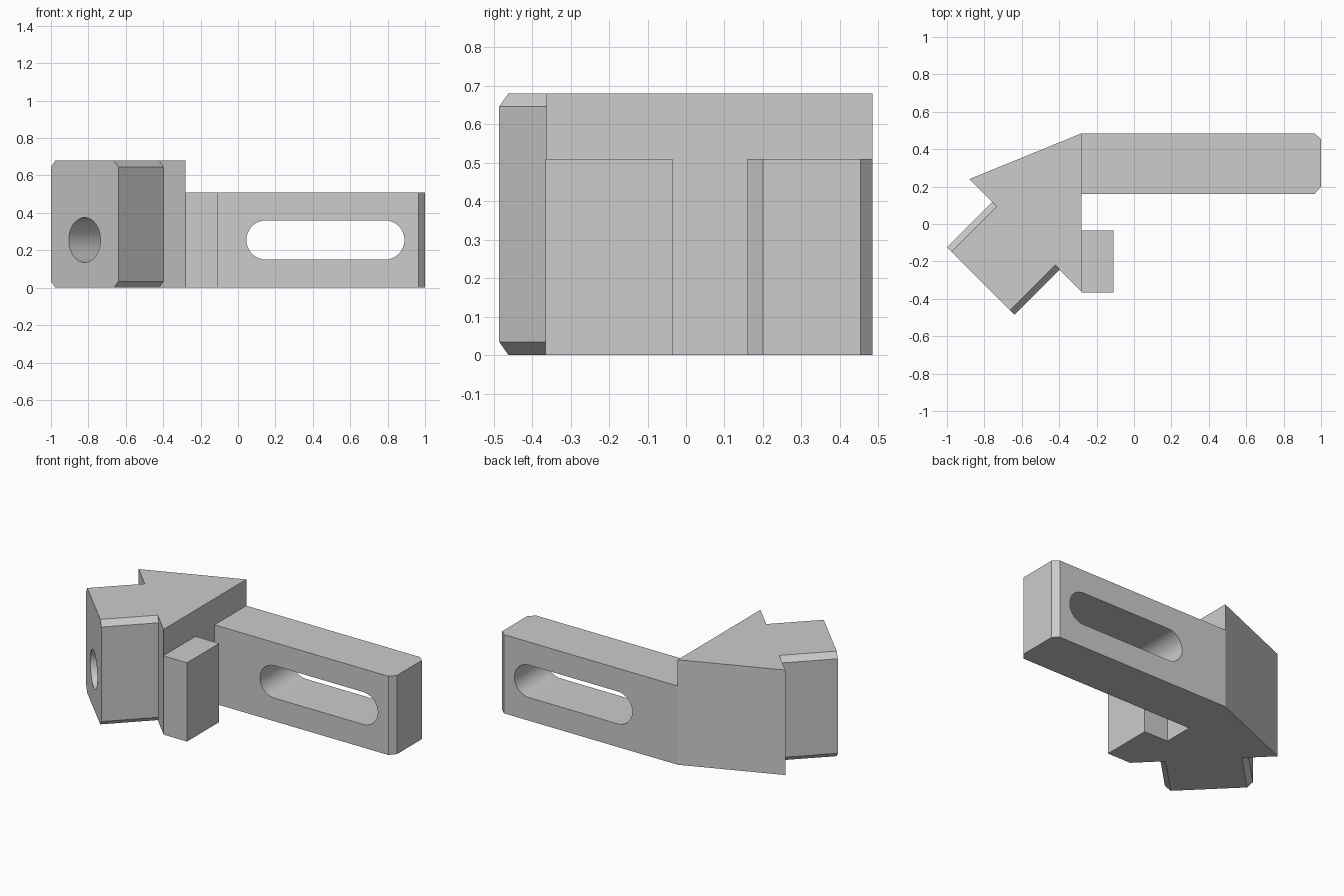
import bpy, bmesh
from math import pi, cos, sin, sqrt
from mathutils import Matrix, Vector

if "Cube" in bpy.data.objects:
    bpy.data.objects.remove(bpy.data.objects["Cube"])

grey = bpy.data.materials.new("plain grey")
grey.use_nodes = True
colour = (0.604, 0.604, 0.604, 1)
grey.diffuse_color = colour
grey.node_tree.nodes["Principled BSDF"].inputs["Base Color"].default_value = colour


def prism(name, outline, start, end, frame=None):
    """Extrude a 2D outline from start to end along the local z of frame."""
    bm = bmesh.new()
    face = bm.faces.new([bm.verts.new((a, b, start)) for a, b in outline])
    side = bmesh.ops.extrude_face_region(bm, geom=[face])["geom"]
    new = [v for v in side if isinstance(v, bmesh.types.BMVert)]
    bmesh.ops.translate(bm, verts=new, vec=(0, 0, end - start))
    if frame:
        bm.transform(frame)
    bmesh.ops.recalc_face_normals(bm, faces=bm.faces)
    mesh = bpy.data.meshes.new(name)
    bm.to_mesh(mesh)
    bm.free()
    mesh.materials.append(grey)
    obj = bpy.data.objects.new(name, mesh)
    bpy.context.collection.objects.link(obj)
    return obj


def combine(obj, tool, operation):
    """Apply a boolean with the tool, then discard the tool."""
    mod = obj.modifiers.new(operation.lower(), "BOOLEAN")
    mod.operation, mod.solver, mod.object = operation, "EXACT", tool
    tool.hide_render = True
    bpy.context.view_layer.objects.active = obj
    bpy.ops.object.modifier_apply(modifier=mod.name)
    bpy.data.objects.remove(tool)


def arc(cx, cy, r, a0, a1, n):
    return [(cx + r * cos(a0 + (a1 - a0) * i / n),
             cy + r * sin(a0 + (a1 - a0) * i / n)) for i in range(n + 1)]


def frame(u, v, w, origin):
    m = Matrix((u, v, w)).transposed().to_4x4()
    m.translation = Vector(origin)
    return m


HEIGHT, LOW = 0.68, 0.51

# Wedge-shaped body
body = prism("body", [(-0.28, 0.485), (-0.88, 0.24), (-0.28, -0.362)], 0, HEIGHT)

# Diagonal block with four bevelled long edges, pointing out of the body
s = 1 / sqrt(2)
diagonal = frame((s, -s, 0), (0, 0, 1), (s, s, 0), (-0.82, -0.305, 0))
w, c = 0.255, 0.034
section = [(-w, c), (c - w, 0), (w - c, 0), (w, c),
           (w, HEIGHT - c), (w - c, HEIGHT), (c - w, HEIGHT), (-w, HEIGHT - c)]
combine(body, prism("block", section, 0, 0.4, diagonal), "UNION")

# Blind round hole in the block
hole = arc(0, 0.255, 0.12, 0, 2 * pi, 48)[:-1]
combine(body, prism("hole_cutter", hole, -0.1, 0.5, diagonal), "DIFFERENCE")

# Long arm with bevelled end corners
arm = prism("slotted_arm", [(-0.28, 0.16), (0.965, 0.16), (1, 0.2), (1, 0.453),
                            (0.965, 0.485), (-0.28, 0.485)], 0, LOW)

# Rounded slot through the arm
r = 0.105
slot = arc(0.15, 0.255, r, pi / 2, 3 * pi / 2, 24) + arc(0.785, 0.255, r, -pi / 2, pi / 2, 24)
across = frame((1, 0, 0), (0, 0, 1), (0, -1, 0), (0, 0, 0))
combine(arm, prism("slot_cutter", slot, -0.6, 0, across), "DIFFERENCE")

# Short tab beside the arm
tab = prism("tab", [(-0.28, -0.365), (-0.11, -0.365), (-0.11, -0.035), (-0.28, -0.035)], 0, LOW)

for obj in bpy.context.view_layer.objects:
    obj.select_set(obj in (body, arm, tab))
bpy.context.view_layer.objects.active = body
bpy.ops.object.shade_smooth_by_angle(angle=pi / 6)
